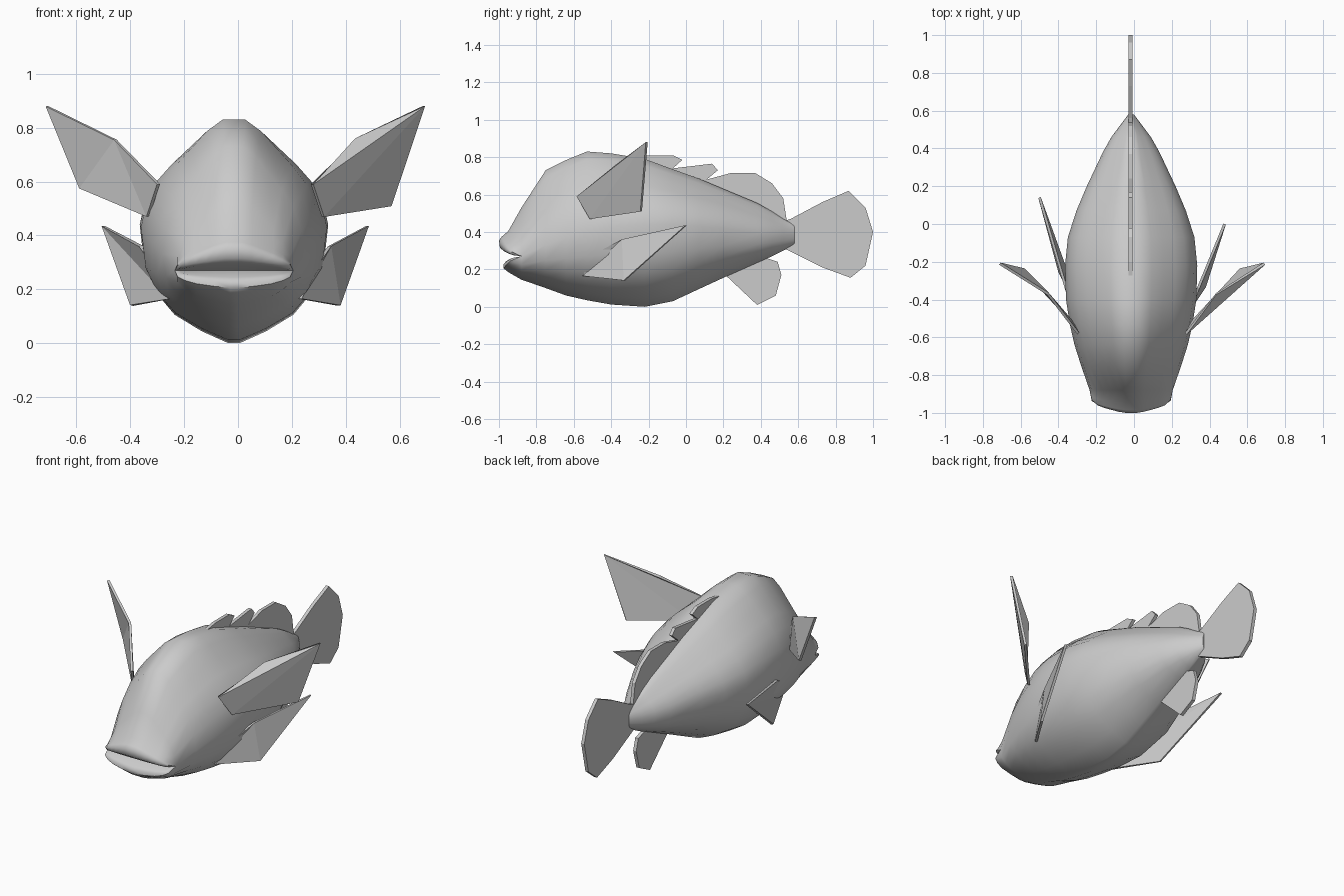
import bpy, bmesh
from mathutils import Vector

CX = -0.015  # body centre line


def finish(name, bm, smooth=None):
    bmesh.ops.remove_doubles(bm, verts=bm.verts, dist=0.0005)
    bmesh.ops.recalc_face_normals(bm, faces=bm.faces)
    me = bpy.data.meshes.new(name)
    bm.to_mesh(me)
    bm.free()
    ob = bpy.data.objects.new(name, me)
    bpy.context.collection.objects.link(ob)
    if smooth:
        bpy.context.view_layer.objects.active = ob
        ob.select_set(True)
        bpy.ops.object.shade_smooth_by_angle(angle=smooth)
        ob.select_set(False)
    return ob


def bridge(bm, rows, closed):
    rows = [[bm.verts.new(p) for p in r] for r in rows]
    n = len(rows[0])
    for a, b in zip(rows, rows[1:]):
        for i in range(n if closed else n - 1):
            j = (i + 1) % n
            bm.faces.new((a[i], a[j], b[j], b[i]))
    return rows


# Half cross-section, normalised: upper and lower arcs from side to middle
UP = [(1, 0), (0.95, 0.22), (0.83, 0.44), (0.67, 0.6), (0.49, 0.75), (0.31, 0.9), (0.13, 1)]
LOW = [(1, 0), (0.95, -0.36), (0.82, -0.58), (0.63, -0.76), (0.34, -0.9), (0.06, -1)]


def full_arc(half):
    return half + [(-x, z) for x, z in reversed(half)]


def section(y, zt, zb, w, zw):
    ring = [(CX + w * x, y, zw + (zt - zw) * z) for x, z in full_arc(UP)]
    low = [(CX + w * x, y, zw + (zw - zb) * z) for x, z in full_arc(LOW)]
    return ring + low[::-1][1:-1]


# Body and mouth: lofted rings, then upper and lower lips meeting at the corners
SECTIONS = [  # y, top, bottom, half width, height of widest point
    (-0.88, 0.53, 0.145, 0.22, 0.27),
    (-0.75, 0.73, 0.10, 0.265, 0.33),
    (-0.64, 0.785, 0.06, 0.30, 0.37),
    (-0.53, 0.83, 0.035, 0.325, 0.40),
    (-0.40, 0.82, 0.012, 0.345, 0.43),
    (-0.22, 0.79, 0.0, 0.35, 0.44),
    (-0.07, 0.735, 0.03, 0.335, 0.44),
    (0.07, 0.685, 0.095, 0.29, 0.43),
    (0.20, 0.63, 0.155, 0.235, 0.42),
    (0.38, 0.555, 0.235, 0.15, 0.39),
    (0.46, 0.51, 0.27, 0.105, 0.385),
    (0.52, 0.47, 0.30, 0.06, 0.385),
    (0.58, 0.44, 0.33, 0.015, 0.385)]
bm = bmesh.new()
rows = bridge(bm, [section(*s) for s in SECTIONS], True)
bm.faces.new(rows[-1])


def lip_arc(half, y, z, w):
    return [(CX + w * x, -0.88 + (y + 0.88) * abs(k) ** 0.5,
             0.27 + abs(z - 0.27) * k) for x, k in full_arc(half)]


UPPER = [(-0.88, 0.53, 0.22), (-0.95, 0.405, 0.22), (-0.985, 0.375, 0.22),
         (-1.0, 0.355, 0.215), (-0.995, 0.315, 0.21), (-0.97, 0.295, 0.205), (-0.88, 0.27, 0.20)]
LOWER = [(-0.88, 0.145, 0.22), (-0.95, 0.185, 0.22), (-0.975, 0.205, 0.22),
         (-0.975, 0.228, 0.215), (-0.96, 0.245, 0.205), (-0.88, 0.27, 0.20)]
for half, arcs in ((UP, UPPER), (LOW, LOWER)):
    bridge(bm, [lip_arc(half, *a) for a in arcs], False)
finish("body", bm, 0.9)


# Fins: thin plates cut from outlines
def fin(name, pts, thick=0.014):
    bm = bmesh.new()
    f = bm.faces.new([bm.verts.new(p) for p in pts])
    bmesh.ops.triangulate(bm, faces=[f])
    ob = finish(name, bm)
    m = ob.modifiers.new("thickness", 'SOLIDIFY')
    m.thickness = thick
    m.offset = 0


MIDDLE = {
    "dorsal_fin_front": [(-0.4, 0.78), (-0.2, 0.81), (-0.07, 0.81), (-0.02, 0.785),
                         (-0.07, 0.74), (-0.1, 0.70)],
    "dorsal_fin_middle": [(-0.1, 0.70), (-0.07, 0.74), (0.14, 0.765), (0.17, 0.73),
                          (0.11, 0.68), (0.1, 0.64)],
    "dorsal_fin_rear": [(0.08, 0.64), (0.11, 0.68), (0.24, 0.715), (0.37, 0.715),
                        (0.46, 0.66), (0.52, 0.58), (0.54, 0.45), (0.4, 0.5)],
    "anal_fin": [(0.21, 0.17), (0.38, 0.01), (0.48, 0.06), (0.51, 0.17),
                 (0.49, 0.24), (0.4, 0.27)],
    "tail_fin": [(0.5, 0.45), (0.56, 0.47), (0.73, 0.56), (0.87, 0.62), (0.96, 0.53), (1.0, 0.4),
                 (0.96, 0.22), (0.88, 0.155), (0.73, 0.21), (0.53, 0.31), (0.5, 0.32)]}
for name, outline in MIDDLE.items():
    fin(name, [(-0.018, y, z) for y, z in outline], 0.02)

# Paired fins; tips differ a little between the two sides
for side, s, low_z, tip_y, low_y in (("right", 1, 0.51, 0.0, -0.33), ("left", -1, 0.575, 0.14, -0.25)):
    def place(pts):
        return [Vector((-0.01 + s * x, y, z)) for x, y, z in pts]
    fin("pectoral_fin_" + side, place([
        (0.285, -0.58, 0.59), (0.445, -0.37, 0.755), (0.70, -0.21, 0.88),
        (0.575, -0.24, low_z), (0.325, -0.51, 0.47)]))
    fin("pelvic_fin_" + side, place([
        (0.30, -0.48, 0.29), (0.35, -0.34, 0.36), (0.49, tip_y, 0.435),
        (0.385, low_y, 0.14), (0.24, -0.55, 0.165)]))
